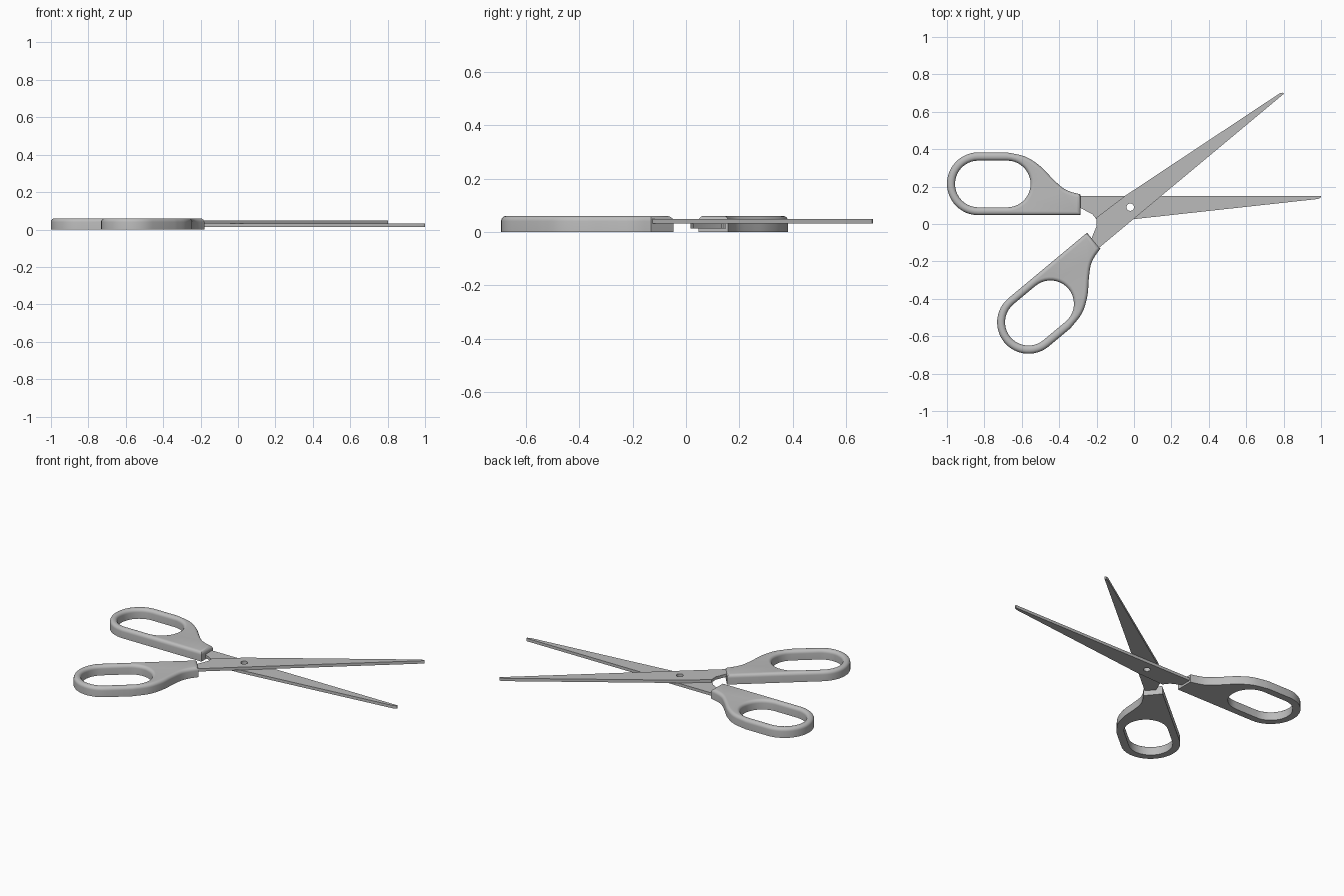
import bpy, bmesh, math
from mathutils import Vector

cube = bpy.data.objects.get("Cube")
if cube:
    bpy.data.objects.remove(cube, do_unlink=True)

metal = bpy.data.materials.new("grey")
metal.use_nodes = True
colour = (0.5, 0.5, 0.5, 1)
metal.diffuse_color = colour
metal.node_tree.nodes["Principled BSDF"].inputs["Base Color"].default_value = colour

PIVOT = Vector((-0.02, 0.09))
OPEN = math.radians(39.8)


def arc(cx, cy, r, a0, a1, n):
    """Points on an arc, angles in degrees."""
    angles = [math.radians(a0 + (a1 - a0) * i / n) for i in range(n + 1)]
    return [Vector((cx + r * math.cos(a), cy + r * math.sin(a))) for a in angles]


def spline(pts, n):
    """Smooth curve through the points."""
    p = [2 * pts[0] - pts[1]] + pts + [2 * pts[-1] - pts[-2]]
    out = []
    for a, b, c, d in zip(p, p[1:], p[2:], p[3:]):
        for i in range(n):
            t = i / n
            out.append(0.5 * (2 * b + (c - a) * t + (2 * a - 5 * b + 4 * c - d) * t ** 2
                              + (3 * b - a - 3 * c + d) * t ** 3))
    return out + [pts[-1]]


def inset(loop, d):
    """Move a loop to its left by d with mitred corners."""
    out = []
    for i, p in enumerate(loop):
        e = (p - loop[i - 1]).normalized()
        f = (loop[(i + 1) % len(loop)] - p).normalized()
        m = Vector((-e.y - f.y, e.x + f.x))
        out.append(p + m * (2 * d / m.length_squared))
    return out


def swing(p):
    """Reflect a point into the other half of the opened pair."""
    v = p - PIVOT
    c, s = math.cos(OPEN), math.sin(OPEN)
    return PIVOT + Vector((c * v.x + s * v.y, s * v.x - c * v.y))


def plate(name, loops, profile, mirrored):
    """Plate with holes; profile lists (height, inset) from bottom to top."""
    bm = bmesh.new()
    caps = {0: [], len(profile) - 1: []}
    for loop in loops:
        rings = []
        for z, d in profile:
            pts = inset(loop, d)
            if mirrored:
                pts = [swing(p) for p in pts]
            rings.append([bm.verts.new((p.x, p.y, z)) for p in pts])
        for low, high in zip(rings, rings[1:]):
            for i in range(len(low)):
                bm.faces.new((low[i - 1], low[i], high[i], high[i - 1]))
        for k in caps:
            ring = rings[k]
            caps[k] += [bm.edges.get((ring[i - 1], ring[i])) for i in range(len(ring))]
    for edges in caps.values():
        bmesh.ops.triangle_fill(bm, edges=edges, use_beauty=True)
    bmesh.ops.recalc_face_normals(bm, faces=bm.faces)
    mesh = bpy.data.meshes.new(name)
    bm.to_mesh(mesh)
    bm.free()
    mesh.materials.append(metal)
    ob = bpy.data.objects.new(name, mesh)
    bpy.context.collection.objects.link(ob)
    bpy.ops.object.select_all(action='DESELECT')
    ob.select_set(True)
    bpy.context.view_layer.objects.active = ob
    bpy.ops.object.shade_smooth_by_angle(angle=math.radians(35))


# Handle outline, counter-clockwise, with a long finger hole, clockwise
shoulder = [Vector(p) for p in ((-0.285, 0.158), (-0.34, 0.173), (-0.385, 0.196), (-0.438, 0.245),
                                (-0.5, 0.308), (-0.58, 0.36), (-0.68, 0.383))]
handle = [Vector((-0.285, 0.047))] + spline(shoulder, 4) + arc(-0.832, 0.215, 0.168, 90, 270, 24)
hole = arc(-0.832, 0.214, 0.125, 270, 90, 20) + arc(-0.678, 0.214, 0.125, 90, -90, 20)
R, TOP = 0.02, 0.06
round_top = [(0, 0)] + [(TOP - R + R * math.sin(a), R - R * math.cos(a))
                        for a in (math.radians(15 * i) for i in range(7))]

# Blade outline, its tang reaching into the handle, and the rivet hole
blade = [Vector(p) for p in ((-0.4, 0.09), (-0.285, 0.085), (-0.222, 0.052), (-0.195, 0.017),
                             (0, 0.026), (0.985, 0.134), (1, 0.143), (1, 0.15), (-0.4, 0.15))]
rivet = arc(PIVOT.x, PIVOT.y, 0.02, 360, 15, 23)

for side, mirrored, z in (("lower", False, 0.013), ("upper", True, 0.031)):
    plate(side + "_handle", [handle, hole], round_top, mirrored)
    plate(side + "_blade", [blade, rivet], [(z, 0), (z + 0.018, 0)], mirrored)
